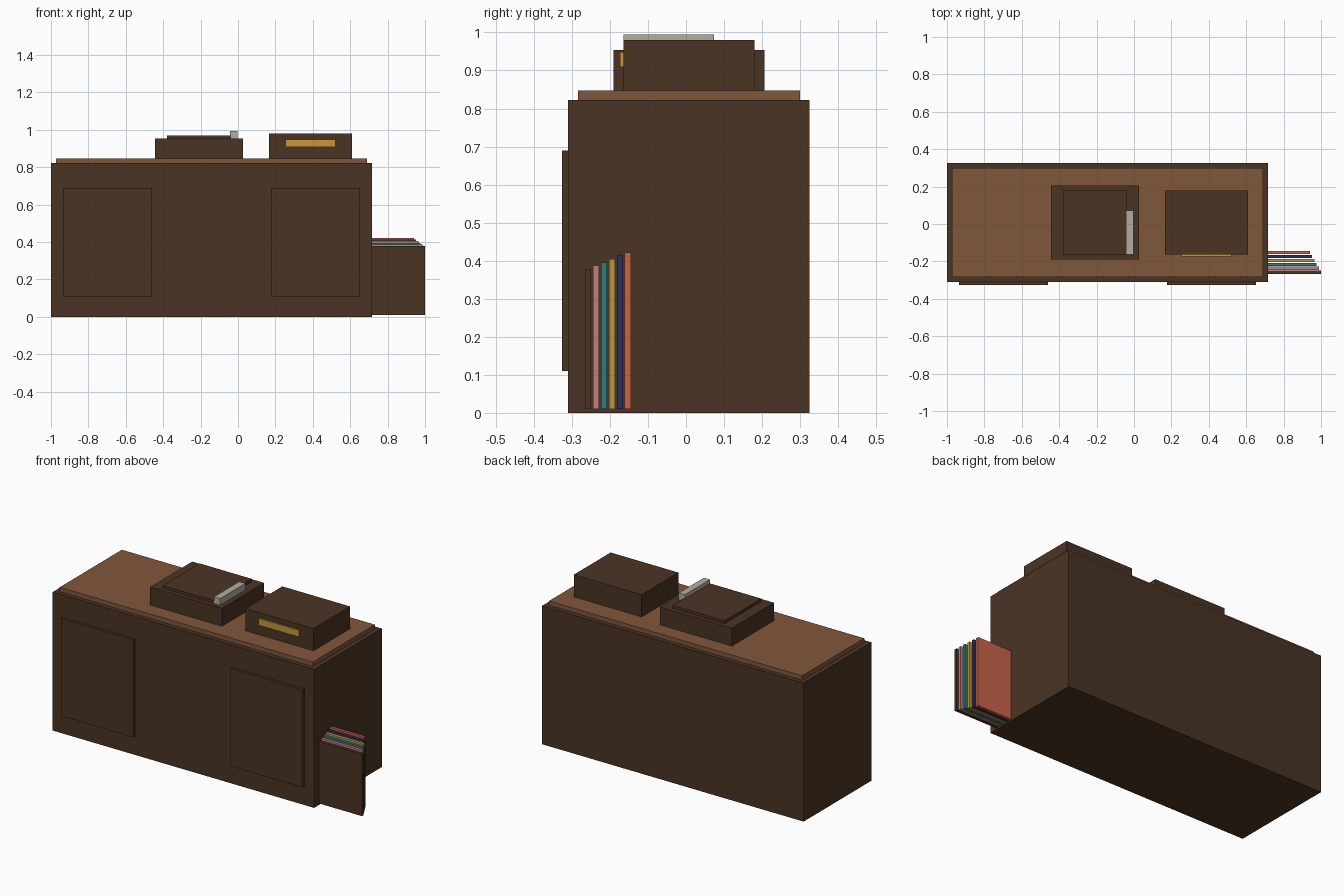
import bpy

if "Cube" in bpy.data.objects:
    bpy.data.objects.remove(bpy.data.objects["Cube"])


def linear(hex_code):
    out = []
    for i in (0, 2, 4):
        c = int(hex_code[i:i + 2], 16) / 255
        out.append(c / 12.92 if c <= 0.04045 else ((c + 0.055) / 1.055) ** 2.4)
    return (*out, 1.0)


def material(name, hex_code):
    m = bpy.data.materials.new(name)
    m.diffuse_color = linear(hex_code)
    m.use_nodes = True
    m.node_tree.nodes["Principled BSDF"].inputs["Base Color"].default_value = m.diffuse_color
    return m


walnut = material("dark walnut", "4A3423")
top_wood = material("warm wood", "80573C")
metal = material("pale metal", "B4AC9F")
gold = material("gold", "C4963A")
pink = material("dusty pink", "C47C82")
teal = material("teal", "2F7D7A")
navy = material("navy", "2E3158")
coral = material("coral", "C8624A")


def box(name, mat, x, y, z):
    """Box spanning the (min, max) pairs on each axis."""
    bpy.ops.mesh.primitive_cube_add(size=1)
    ob = bpy.context.object
    ob.name = name
    for i, (a, b) in enumerate((x, y, z)):
        ob.location[i] = (a + b) / 2
        ob.scale[i] = b - a
    bpy.ops.object.transform_apply(location=False, rotation=False, scale=True)
    ob.data.materials.append(mat)
    return ob


# Cabinet with top panel and two doors
box("cabinet_body", walnut, (-1, 0.717), (-0.31, 0.325), (0, 0.822))
box("cabinet_top", top_wood, (-0.972, 0.69), (-0.284, 0.299), (0.822, 0.848))
for side, x0 in (("left", -0.935), ("right", 0.177)):
    box(side + "_door", walnut, (x0, x0 + 0.476), (-0.326, -0.31), (0.11, 0.69))

# Turntable: base, platter and tonearm
box("turntable_base", walnut, (-0.445, 0.028), (-0.19, 0.206), (0.848, 0.954))
box("turntable_platter", walnut, (-0.38, -0.037), (-0.164, 0.18), (0.954, 0.971))
box("tonearm", metal, (-0.043, -0.003), (-0.164, 0.073), (0.954, 0.994))

# Amplifier with front dial strip
box("amplifier", walnut, (0.165, 0.61), (-0.164, 0.18), (0.848, 0.98))
box("dial_strip", gold, (0.255, 0.522), (-0.173, -0.164), (0.909, 0.949))

# Row of record sleeves, each a little taller and set further in
for i, mat in enumerate((walnut, pink, teal, gold, navy, coral)):
    y = -0.266 + i * 0.021
    box(f"record_sleeve_{i + 1}", mat, (0.63 - i * 0.0035, 1.0 - i * 0.012),
        (y, y + 0.0165), (0.01, 0.378 + i * 0.0088))
